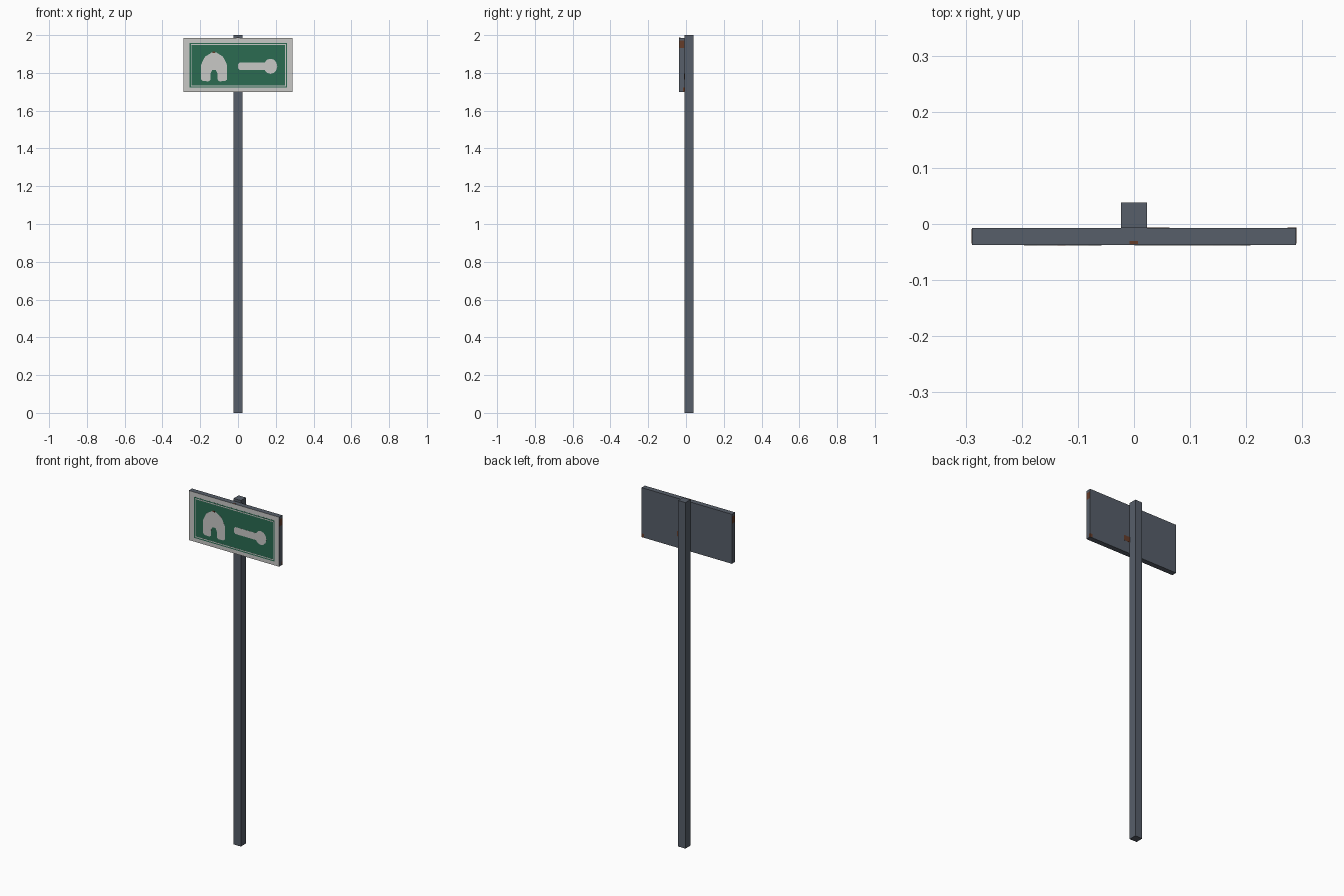
import bpy, bmesh, math

if "Cube" in bpy.data.objects:
    bpy.data.objects.remove(bpy.data.objects["Cube"])


def mat(name, rgb):
    m = bpy.data.materials.new(name)
    m.diffuse_color = (*rgb, 1)
    m.use_nodes = True
    m.node_tree.nodes["Principled BSDF"].inputs["Base Color"].default_value = m.diffuse_color
    return m


STEEL = mat("slate steel", (0.095, 0.113, 0.142))
GREEN = mat("sign green", (0.024, 0.145, 0.083))
LIGHT = mat("pale grey", (0.58, 0.58, 0.565))
RUST = mat("rust brown", (0.13, 0.045, 0.022))


def finish(name, bm, *mats):
    bmesh.ops.recalc_face_normals(bm, faces=bm.faces)
    me = bpy.data.meshes.new(name)
    bm.to_mesh(me)
    bm.free()
    for m in mats:
        me.materials.append(m)
    ob = bpy.data.objects.new(name, me)
    bpy.context.collection.objects.link(ob)
    return ob


def box(name, x, y, z, m):
    bm = bmesh.new()
    bmesh.ops.create_cube(bm, size=1)
    for v in bm.verts:
        v.co = [r[0] if c < 0 else r[1] for c, r in zip(v.co, (x, y, z))]
    return finish(name, bm, m)


def plate(name, pts, y, m, t=0.0005):
    """Thin plate from an x/z outline, its front at y."""
    bm = bmesh.new()
    f = bm.faces.new([bm.verts.new((px, y, pz)) for px, pz in pts])
    ext = bmesh.ops.extrude_face_region(bm, geom=[f])
    for v in ext["geom"]:
        if isinstance(v, bmesh.types.BMVert):
            v.co.y += t
    return finish(name, bm, m)


def rect(x0, x1, z0, z1):
    return [(x0, z0), (x1, z0), (x1, z1), (x0, z1)]


# Post and sign board
FRONT, BACK, W, Z0, Z1 = -0.037, -0.007, 0.289, 1.70, 1.986
box("post", (-0.023, 0.023), (BACK, 0.0385), (0, 2), STEEL)
board = box("sign_board", (-W, W), (FRONT, BACK), (Z0, Z1), STEEL)
board.data.materials.append(LIGHT)
for p in board.data.polygons:
    if p.normal.y < -0.9:
        p.material_index = 1

# Green field with a thin pale line just inside its edge
plate("green_field", rect(-0.256, 0.260, 1.722, 1.959), FRONT - 0.0004, GREEN)
lx0, lx1, lz0, lz1, lw = -0.250, 0.254, 1.728, 1.953, 0.005
for n, r in (("top", (lx0, lx1, lz1 - lw, lz1)), ("bottom", (lx0, lx1, lz0, lz0 + lw)),
             ("left", (lx0, lx0 + lw, lz0 + lw, lz1 - lw)),
             ("right", (lx1 - lw, lx1, lz0 + lw, lz1 - lw))):
    plate("border_line_" + n, rect(*r), FRONT - 0.0008, LIGHT)

# House symbol: half outline mirrored about its centre, with doorway notch
cx = -0.127
half = [(0.0175, 1.800), (0.020, 1.762), (0.029, 1.755), (0.060, 1.757), (0.069, 1.765),
        (0.069, 1.842), (0.057, 1.868), (0.046, 1.888), (0.027, 1.898), (0.012, 1.909)]
door = [(0.010, 1.815)]
right = door + half
plate("house_symbol", [(cx + a, b) for a, b in right] +
      [(cx - a, b) for a, b in reversed(right)], FRONT - 0.0009, LIGHT)

# Pointer symbol: bar ending in a round head
hx, hz, hr = 0.172, 1.835, 0.040
head = [(hx + hr * 0.9 * math.cos(math.radians(a)), hz + hr * math.sin(math.radians(a)))
        for a in range(-150, 151, 30)]
bar = [(0.010, hz + 0.020), (0.001, hz + 0.012), (0.001, hz - 0.012), (0.010, hz - 0.020)]
plate("pointer_symbol", head + bar, FRONT - 0.0009, LIGHT)

# Rust spots
e = 0.0004
for n, s in (("left", -1), ("right", 1)):
    box("rust_edge_" + n, sorted((s * (W - 0.002), s * (W + e))), (FRONT + 0.002, BACK - 0.002),
        (1.932, 1.972), RUST)
box("rust_back", (0.018, 0.063), (BACK - 0.002, BACK + e), (1.766, 1.797), RUST)
box("rust_corner", (0.274, W + e), (BACK - 0.008, BACK + e), (Z0 + 0.001, 1.722), RUST)
box("rust_top", (-0.008, 0.007), (FRONT + 0.001, FRONT + 0.007), (Z1 - 0.002, Z1 + e), RUST)
plate("rust_roof", rect(-0.136, -0.122, 1.904, 1.912), FRONT - 0.0012, RUST)
